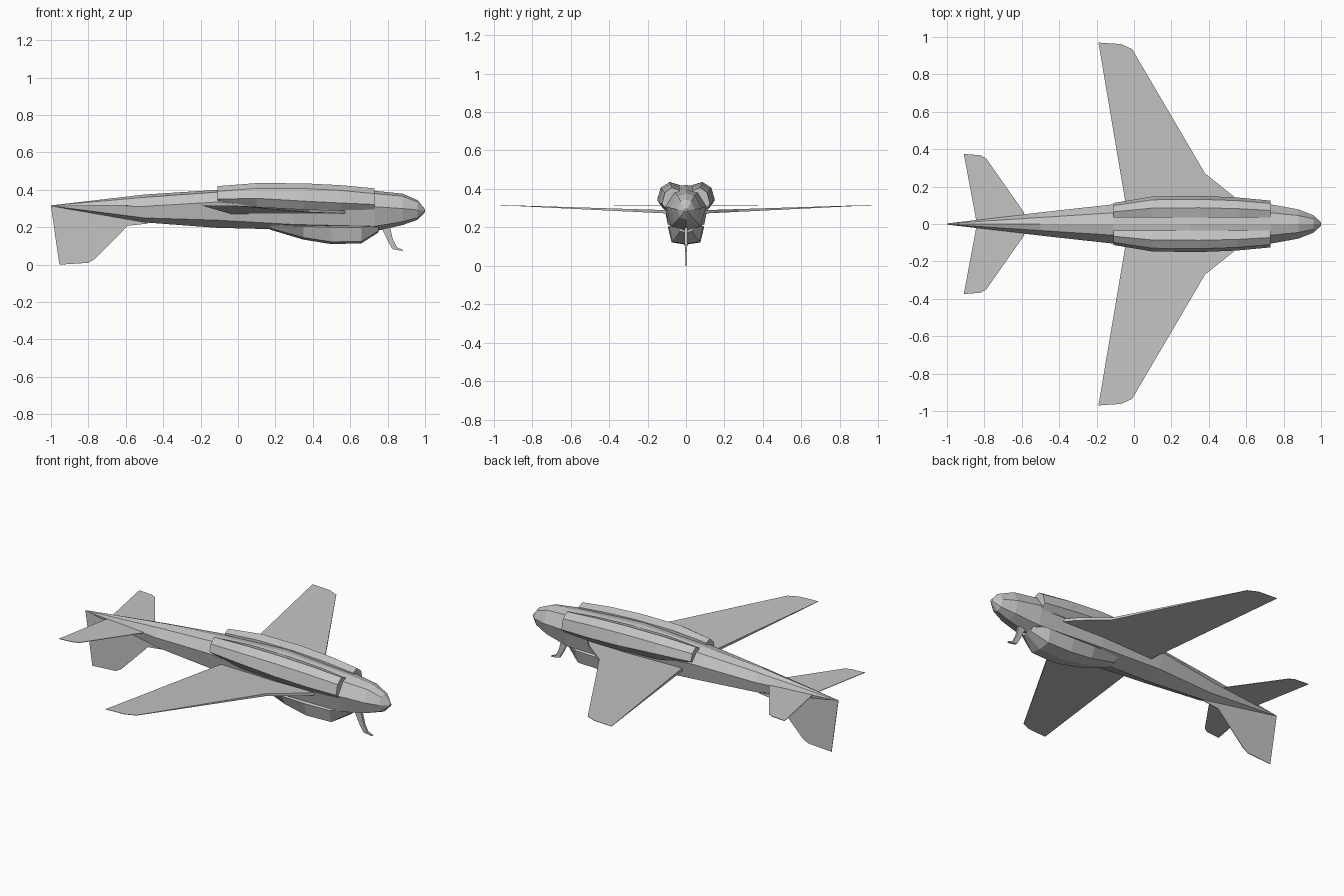
import bpy, bmesh

cube = bpy.data.objects.get("Cube")
if cube:
    bpy.data.objects.remove(cube, do_unlink=True)

grey = bpy.data.materials.new("airframe_grey")
grey.use_nodes = True
COLOUR = (0.55, 0.55, 0.55, 1)
grey.diffuse_color = COLOUR
grey.node_tree.nodes["Principled BSDF"].inputs["Base Color"].default_value = COLOUR


def finish(name, bm):
    bmesh.ops.recalc_face_normals(bm, faces=bm.faces)
    mesh = bpy.data.meshes.new(name)
    bm.to_mesh(mesh)
    bm.free()
    mesh.materials.append(grey)
    obj = bpy.data.objects.new(name, mesh)
    bpy.context.scene.collection.objects.link(obj)
    return obj


def loft(name, rings):
    """Skin a closed solid through rings of equal point count."""
    bm = bmesh.new()
    loops = [[bm.verts.new(p) for p in ring] for ring in rings]
    n = len(loops[0])
    for a, b in zip(loops, loops[1:]):
        for i in range(n):
            j = (i + 1) % n
            bm.faces.new((a[i], a[j], b[j], b[i]))
    bm.faces.new(loops[0])
    bm.faces.new(loops[-1])
    return finish(name, bm)


def symmetric_ring(x, top, side, bottom):
    """Full section from a centre top, points down one side, and a centre bottom."""
    right = [(x, y, z) for y, z in side]
    left = [(x, -y, z) for y, z in reversed(side)]
    return [(x, 0, top)] + right + [(x, 0, bottom)] + left


# Fuselage: x, top, shoulder, waist, lower chine, bottom
fuselage = [
    (-1.00, .317, (.002, .316), (.003, .315), (.002, .314), .313),
    (-.50, .375, (.035, .360), (.062, .312), (.050, .250), .226),
    (-.11, .400, (.060, .388), (.105, .335), (.085, .238), .197),
    (.30, .420, (.050, .415), (.112, .300), (.095, .215), .187),
    (.73, .395, (.060, .380), (.105, .310), (.075, .205), .178),
    (.88, .380, (.045, .366), (.078, .300), (.055, .230), .212),
    (.96, .345, (.028, .335), (.046, .293), (.032, .252), .240),
    (1.00, .296, (.006, .294), (.009, .289), (.006, .284), .282),
]
loft("fuselage", [symmetric_ring(x, t, (s, w, c), b) for x, t, s, w, c, b in fuselage])

# Canopy under the forward fuselage
canopy = [
    (.17, .24, (.070, .215), (.040, .195), .188),
    (.35, .24, (.092, .205), (.062, .145), .134),
    (.50, .24, (.094, .200), (.075, .122), .110),
    (.66, .24, (.088, .200), (.070, .124), .114),
    (.75, .24, (.060, .210), (.030, .180), .172),
]
loft("canopy", [symmetric_ring(x, t, (u, l), b) for x, t, u, l, b in canopy])

# Engine pods: x, outer half width, top height, waist height, underside height
pods = [
    (-.11, .112, .420, .350, .335),
    (.10, .147, .436, .355, .308),
    (.35, .150, .435, .340, .295),
    (.55, .142, .425, .330, .293),
    (.73, .125, .408, .322, .292),
]
for side, label in ((1, "left"), (-1, "right")):
    rings = []
    for x, w, top, waist, low in pods:
        section = [(.035, top - .015), (w * .58, top), (w * .88, top - .028),
                   (w, waist), (w * .78, low), (.035, low)]
        rings.append([(x, side * y, z) for y, z in section])
    loft(label + "_engine_pod", rings)


def surface(name, outline, side, height, thickness):
    """Thin plan-form panel whose height and thickness vary along the span."""
    lower = [(x, side * y, height(y) - thickness(y) / 2) for x, y in outline]
    upper = [(x, side * y, height(y) + thickness(y) / 2) for x, y in outline]
    return loft(name, [lower, upper])


# Wings and tailplanes
wing = [(-.035, .05), (-.19, .97), (-.07, .962), (-.01, .935),
        (.38, .27), (.53, .15), (.62, .05)]
tailplane = [(-.84, .0), (-.91, .375), (-.82, .367), (-.79, .350),
             (-.59, .065), (-.57, .0)]
for side, label in ((1, "left"), (-1, "right")):
    surface(label + "_wing", wing, side,
            lambda y: .279 + .037 * (y - .05) / .92,
            lambda y: .018 * (1 - y) + .001)
    surface(label + "_tailplane", tailplane, side,
            lambda y: .314, lambda y: .003)

# Tail fin hanging below the tail cone
fin = [(-1.0, .315), (-.955, 0), (-.80, .010), (-.765, .030),
       (-.59, .208), (-.48, .220), (-.48, .26)]
loft("tail_fin", [[(x, y, z) for x, z in fin] for y in (-.0015, .0015)])

# Bent probe under the nose: x, z, half length, half width
probe = [(.785, .215, .022, .008), (.815, .130, .013, .007),
         (.838, .088, .012, .006), (.880, .076, .005, .005)]
loft("nose_probe", [[(x - h, -w, z - h * .4), (x + h, -w, z + h * .4),
                     (x + h, w, z + h * .4), (x - h, w, z - h * .4)]
                    for x, z, h, w in probe])
